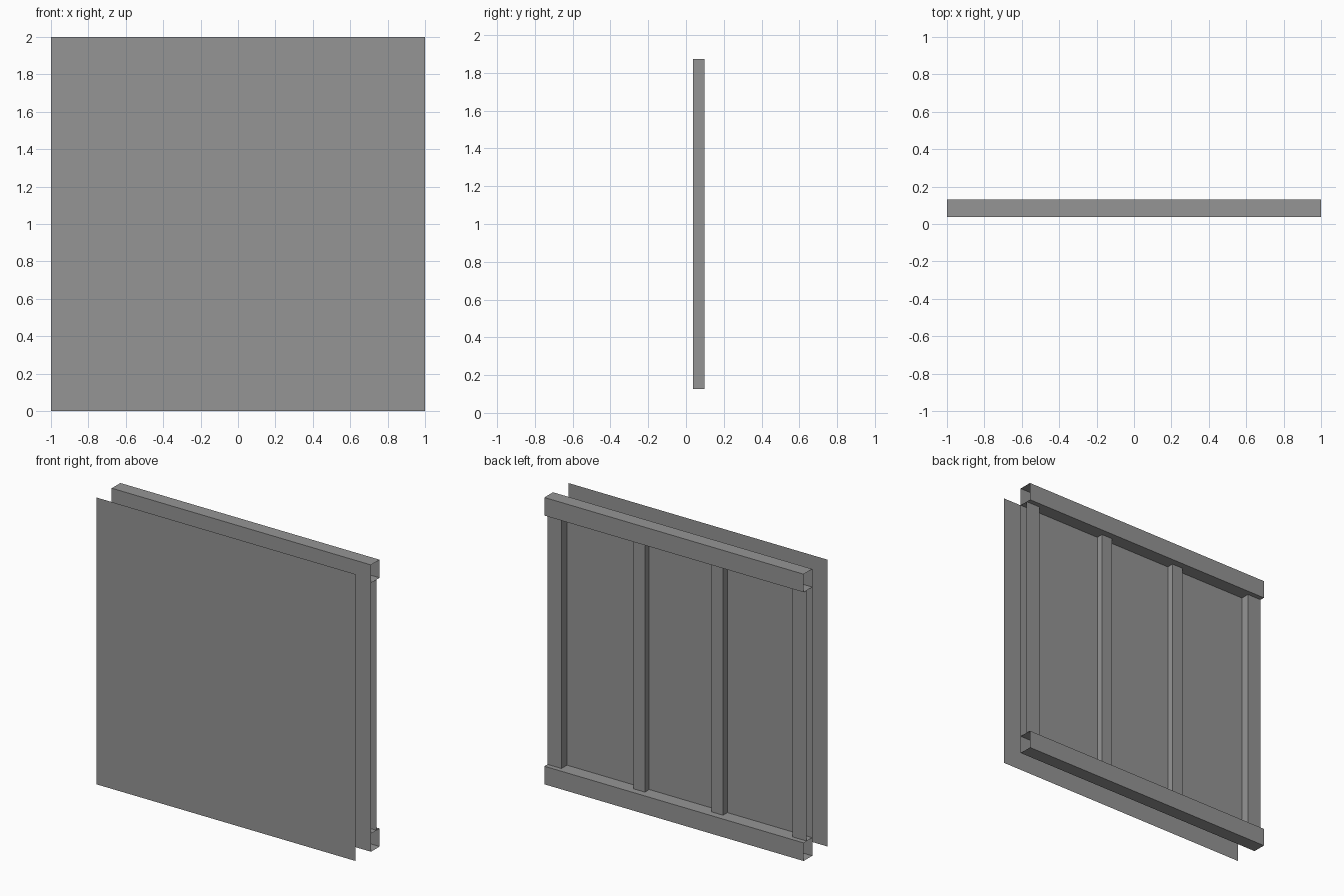
import bpy
import bmesh
from mathutils import Vector

cube = bpy.data.objects.get("Cube")
if cube:
    bpy.data.objects.remove(cube, do_unlink=True)

GREY = (0.3, 0.3, 0.3, 1.0)
metal = bpy.data.materials.new("grey_metal")
metal.use_nodes = True
metal.diffuse_color = GREY
metal.node_tree.nodes["Principled BSDF"].inputs["Base Color"].default_value = GREY


def folded_sheet(name, profile, sweep):
    """Sweep an open profile in a straight line to make thin folded metal."""
    bm = bmesh.new()
    sweep = Vector(sweep)
    starts = [bm.verts.new(p) for p in profile]
    ends = [bm.verts.new(Vector(p) + sweep) for p in profile]
    for i in range(len(profile) - 1):
        bm.faces.new((starts[i], starts[i + 1], ends[i + 1], ends[i]))
    bmesh.ops.recalc_face_normals(bm, faces=bm.faces)
    mesh = bpy.data.meshes.new(name)
    bm.to_mesh(mesh)
    bm.free()
    mesh.materials.append(metal)
    bpy.context.collection.objects.link(bpy.data.objects.new(name, mesh))


FRONT, BACK = 0.037, 0.132      # depth range of the frame
RAIL = 0.126                    # rail height
END_BACK, MIDDLE_BACK = 0.098, 0.085
STUD_LENGTH = (0, 0, 2 - 2 * RAIL)

# Two parallel flat panels with an open gap between them
for name, y in (("front_panel", -BACK), ("rear_panel", FRONT)):
    folded_sheet(name, [(-1, y, 0), (1, y, 0)], (0, 0, 2))

# Horizontal rails: channels closed by the rear panel, open at both ends
for name, z in (("bottom_rail", 0), ("top_rail", 2 - RAIL)):
    folded_sheet(name, [(-1, FRONT, z), (-1, BACK, z),
                        (-1, BACK, z + RAIL), (-1, FRONT, z + RAIL)], (2, 0, 0))

# Upright studs between the rails
for side, s in (("left", 1), ("right", -1)):
    # End stud: an angle, open on its outer side
    folded_sheet(f"{side}_end_stud",
                 [(s * x, y, RAIL) for x, y in
                  ((0.892, FRONT), (0.892, END_BACK), (1, END_BACK))],
                 STUD_LENGTH)
    # Middle stud: a channel, closed on both sides
    folded_sheet(f"{side}_middle_stud",
                 [(s * x, y, RAIL) for x, y in
                  ((0.258, FRONT), (0.258, MIDDLE_BACK),
                   (0.345, MIDDLE_BACK), (0.345, FRONT))],
                 STUD_LENGTH)
